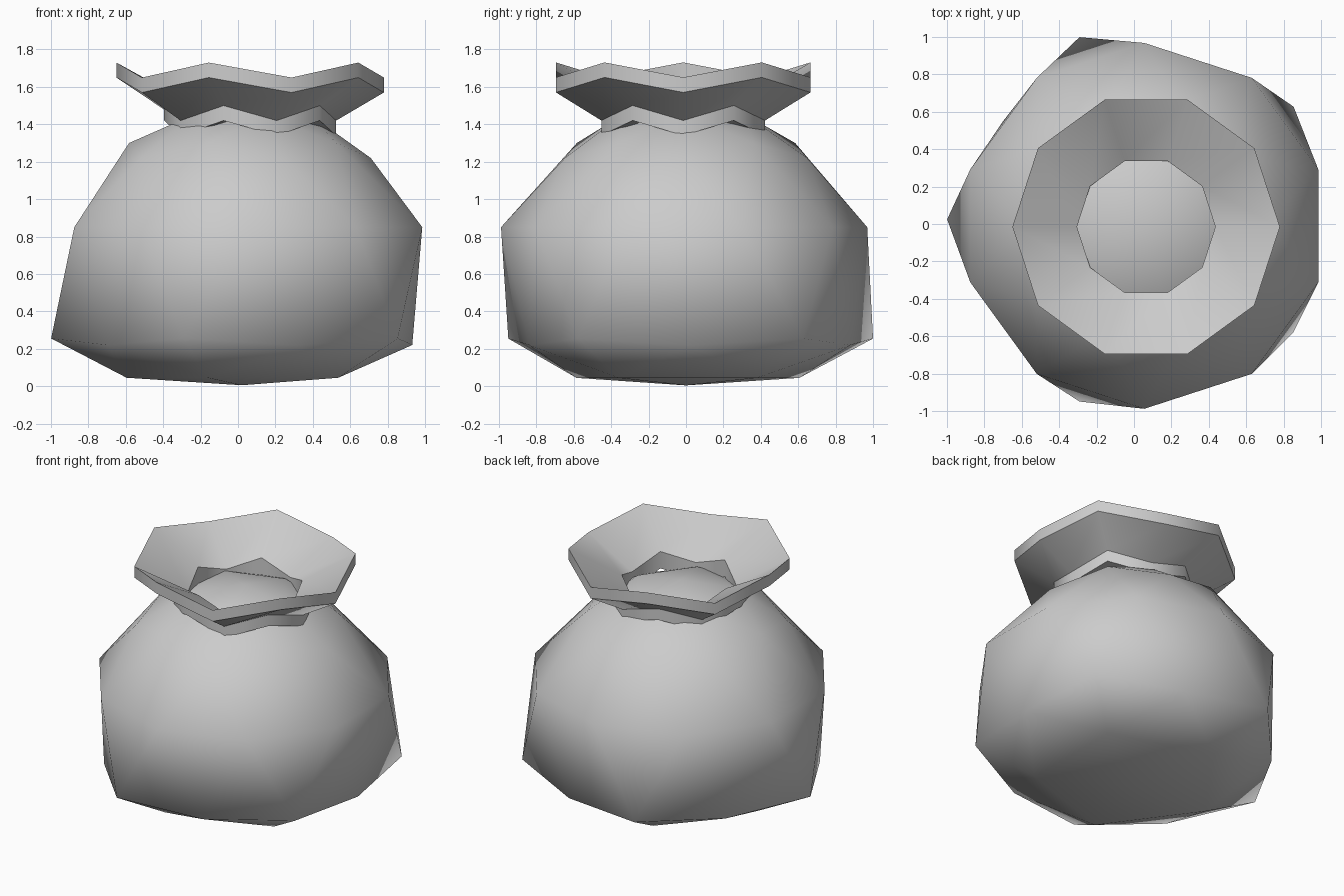
import bpy, bmesh
from math import cos, sin, pi

if "Cube" in bpy.data.objects:
    bpy.data.objects.remove(bpy.data.objects["Cube"])


def finish(bm, name):
    bmesh.ops.recalc_face_normals(bm, faces=bm.faces[:])
    mesh = bpy.data.meshes.new(name)
    bm.to_mesh(mesh)
    bm.free()
    ob = bpy.data.objects.new(name, mesh)
    bpy.context.collection.objects.link(ob)
    bpy.ops.object.select_all(action='DESELECT')
    ob.select_set(True)
    bpy.context.view_layer.objects.active = ob
    return ob


# Sack body: a low-poly icosphere, each latitude slumped to its own radius and height
# sphere latitude -> (radial scale, height, centre x, centre y)
levels = {
    -1.000: (1.00, 0.005, 0.02, 0.00),
    -0.851: (1.19, 0.045, 0.03, 0.01),
    -0.526: (1.06, 0.22, 0.03, 0.02),
    -0.447: (1.145, 0.255, 0.025, 0.025),
    0.000: (0.978, 0.85, 0.055, -0.01),
    0.447: (0.76, 1.22, 0.03, 0.00),
    0.526: (0.72, 1.30, 0.03, 0.00),
    0.851: (0.66, 1.45, 0.04, -0.01),
    1.000: (1.00, 1.51, 0.05, -0.01),
}
bm = bmesh.new()
bmesh.ops.create_icosphere(bm, subdivisions=2, radius=1)
for v in bm.verts:
    key = min(levels, key=lambda k: abs(k - v.co.z))
    s, z, cx, cy = levels[key]
    v.co = (v.co.x * s + cx, v.co.y * s + cy, z)
finish(bm, "sack_body")
bpy.ops.object.shade_smooth()

# Tied neck and flared ruffle: one closed ten-sided profile with a zigzag in height
# (radius, mean height)
profile = [
    (0.46, 1.38),
    (0.46, 1.46),
    (0.715, 1.61),
    (0.715, 1.69),
    (0.37, 1.50),
    (0.37, 1.38),
]
SIDES = 10
bm = bmesh.new()
rings = []
for r, z in profile:
    ring = []
    for i in range(SIDES):
        a = 2 * pi * i / SIDES
        wave = 0.04 if i % 2 else -0.04
        ring.append(bm.verts.new((0.065 + r * cos(a), -0.015 + r * sin(a), z + wave)))
    rings.append(ring)
for k in range(len(rings)):
    lo, hi = rings[k], rings[(k + 1) % len(rings)]
    for i in range(SIDES):
        j = (i + 1) % SIDES
        bm.faces.new((lo[i], lo[j], hi[j], hi[i]))
finish(bm, "sack_neck_ruffle")
bpy.ops.object.shade_smooth_by_angle(angle=pi / 4)
